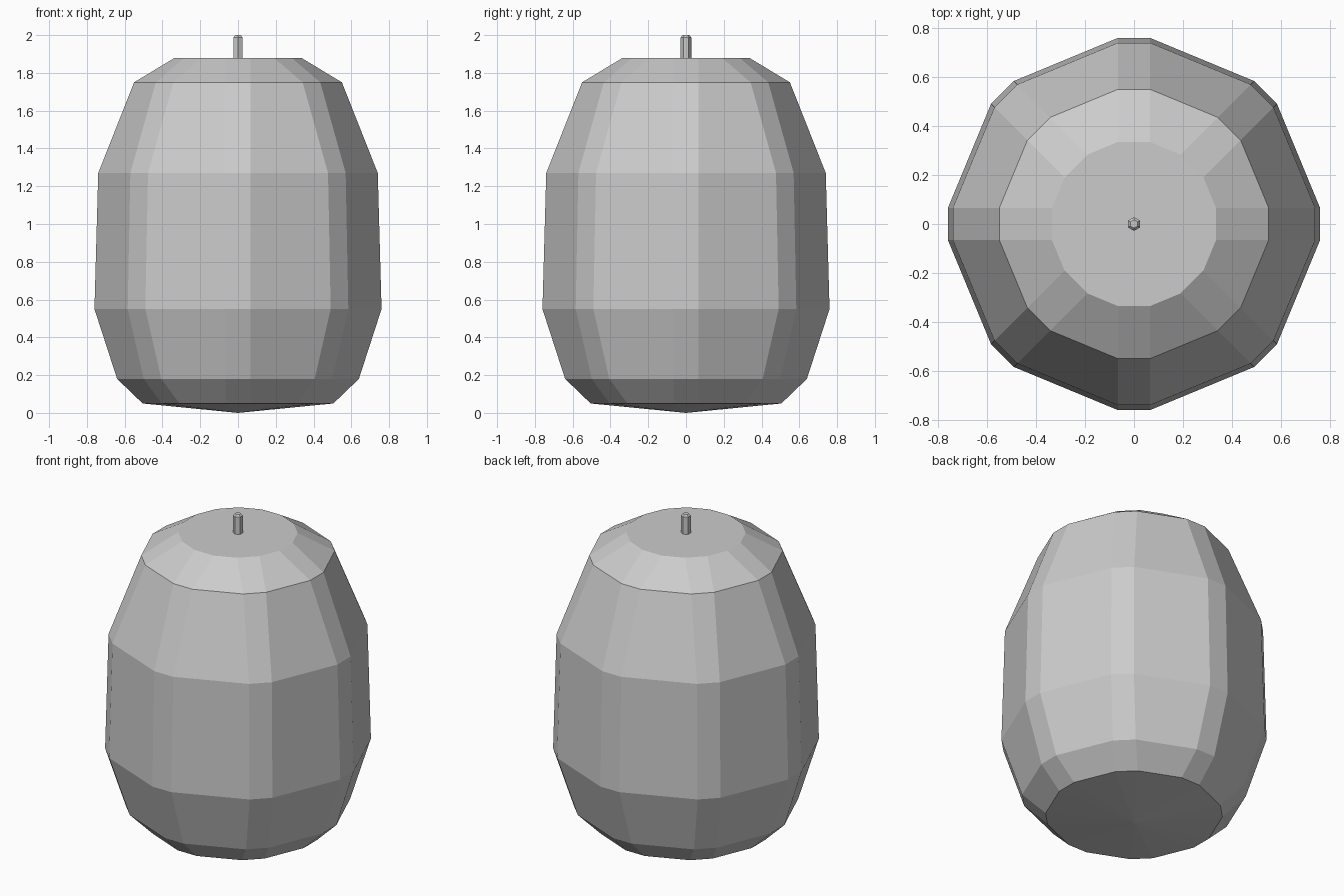
import bpy
import bmesh
import math

cube = bpy.data.objects.get("Cube")
if cube:
    bpy.data.objects.remove(cube, do_unlink=True)

# One plain grey for the whole model
grey = bpy.data.materials.new("plain grey")
grey.use_nodes = True
colour = (0.6, 0.6, 0.6, 1.0)
grey.diffuse_color = colour
grey.node_tree.nodes["Principled BSDF"].inputs["Base Color"].default_value = colour

CHAMFER = 0.066  # half width of the narrow strip on each octagon corner


def chamfered_octagon(radius):
    """Octagon outline whose corners are cut to a constant width."""
    points = []
    for i in range(8):
        a = i * math.pi / 4
        for side in (-CHAMFER, CHAMFER):
            points.append((radius * math.cos(a) - side * math.sin(a),
                           radius * math.sin(a) + side * math.cos(a)))
    return points


def hexagon(radius):
    """Hexagon with a corner towards the front."""
    return [(radius * math.cos(math.pi / 2 + i * math.pi / 3),
             radius * math.sin(math.pi / 2 + i * math.pi / 3)) for i in range(6)]


def loft(name, outline, profile, bottom, top):
    """Stack outlines along a (radius, height) profile, closed by fans."""
    bm = bmesh.new()
    rings = [[bm.verts.new((x, y, z)) for x, y in outline(r)] for r, z in profile]
    n = len(rings[0])
    low = bm.verts.new((0, 0, bottom))
    high = bm.verts.new((0, 0, top))
    for i in range(n):
        j = (i + 1) % n
        for a, b in zip(rings, rings[1:]):
            bm.faces.new((a[i], a[j], b[j], b[i]))
        bm.faces.new((rings[0][j], rings[0][i], low))
        bm.faces.new((rings[-1][i], rings[-1][j], high))
    bmesh.ops.recalc_face_normals(bm, faces=bm.faces)
    mesh = bpy.data.meshes.new(name)
    bm.to_mesh(mesh)
    bm.free()
    mesh.materials.append(grey)
    obj = bpy.data.objects.new(name, mesh)
    bpy.context.collection.objects.link(obj)
    return obj


# Faceted barrel body with a shallow pointed base and a flat top
loft("barrel_body", chamfered_octagon,
     [(0.505, 0.05), (0.64, 0.18), (0.76, 0.55), (0.74, 1.27),
      (0.55, 1.75), (0.335, 1.88)], 0.0, 1.88)

# Small stem with a bevelled tip
loft("top_stem", hexagon,
     [(0.028, 1.87), (0.028, 1.988), (0.017, 2.0)], 1.87, 2.0)
